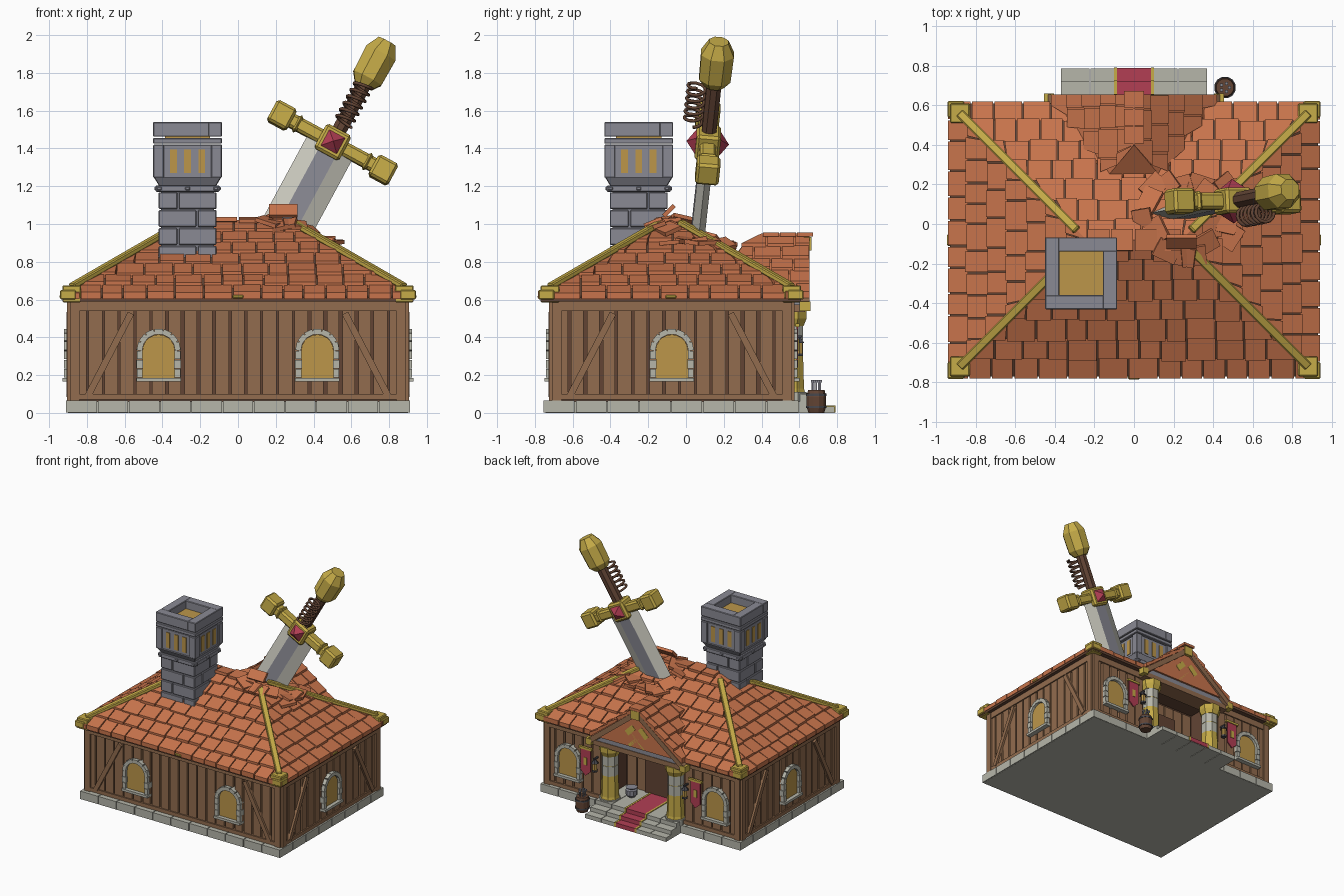
import bpy, bmesh, random
from math import pi, sin, cos, radians
from mathutils import Matrix, Vector

random.seed(4)
cube = bpy.data.objects.get("Cube")
if cube:
    bpy.data.objects.remove(cube)

T, R = Matrix.Translation, Matrix.Rotation


def material(name, *srgb):
    lin = [(c / 255 / 12.92 if c < 10 else ((c / 255 + .055) / 1.055) ** 2.4) for c in srgb] + [1]
    m = bpy.data.materials.new(name)
    m.use_nodes = True
    m.diffuse_color = lin
    m.node_tree.nodes["Principled BSDF"].inputs["Base Color"].default_value = lin
    return m


TILE = material("terracotta", 200, 116, 76)
WOOD = material("plank brown", 146, 108, 78)
DARK = material("dark wood", 98, 68, 52)
GOLD = material("gold", 198, 172, 72)
PANE = material("amber", 188, 150, 74)
STONE = material("pale stone", 182, 182, 170)
SLATE = material("slate grey", 138, 138, 148)
RED = material("crimson", 178, 62, 84)
IRON = material("dark iron", 72, 72, 78)
STEEL = material("pale steel", 200, 199, 188)


def finish(name, bm, *mats, rule=None, bevel=0, matrix=None):
    bmesh.ops.recalc_face_normals(bm, faces=bm.faces[:])
    for f in bm.faces:
        f.material_index = rule(f) if rule else 0
    me = bpy.data.meshes.new(name)
    bm.to_mesh(me)
    bm.free()
    for m in mats:
        me.materials.append(m)
    ob = bpy.data.objects.new(name, me)
    bpy.context.collection.objects.link(ob)
    if matrix:
        ob.matrix_world = matrix
    if bevel:
        mod = ob.modifiers.new("bevel", 'BEVEL')
        mod.width, mod.segments = bevel, 1
    return ob


def block(bm, c, s, M=Matrix(), rot=Matrix()):
    bmesh.ops.create_cube(bm, size=1, matrix=M @ T(c) @ rot @ Matrix.Diagonal((*s, 1)))


def span(bm, x0, x1, y0, y1, z0, z1, M=Matrix()):
    block(bm, ((x0 + x1) / 2, (y0 + y1) / 2, (z0 + z1) / 2), (x1 - x0, y1 - y0, z1 - z0), M)


def prism(bm, low, high):
    """Closed solid between two matching loops of points."""
    a, b = [bm.verts.new(p) for p in low], [bm.verts.new(p) for p in high]
    n = len(a)
    bm.faces.new(a)
    bm.faces.new(b)
    for i in range(n):
        bm.faces.new((a[i], a[(i + 1) % n], b[(i + 1) % n], b[i]))


def lathe(bm, profile, sides, M=Matrix()):
    for (z0, r0), (z1, r1) in zip(profile, profile[1:]):
        bmesh.ops.create_cone(bm, segments=sides, radius1=r0, radius2=r1, depth=z1 - z0, cap_ends=True,
                              matrix=M @ T((0, 0, (z0 + z1) / 2)) @ R(pi / sides, 4, 'Z'))


def beam(bm, p, q, w, h):
    p, q = Vector(p), Vector(q)
    rot = (q - p).to_track_quat('X', 'Z').to_matrix().to_4x4()
    block(bm, (p + q) / 2, ((q - p).length, w, h), rot=rot)


# Foundation with edging stones
base = bmesh.new()
span(base, -.9, .9, -.745, .59, 0, .06)
for a, d, half in ((0, .675, .91), (90, .91, .675), (180, .675, .91), (270, .91, .675)):
    M = T((0, -.08, 0)) @ R(radians(a), 4, 'Z')
    n = round(half * 2 / .16)
    for i in range(n):
        w = half * 2 / n
        block(base, (-half + w * (i + .5), -d + .04, .0335), (w - .006, .08, .065), M)
finish("foundation", base, STONE)

# House core with a recessed entrance
core = bmesh.new()
span(core, -.87, .87, -.69, .3, .06, .6)
for s in (-1, 1):
    block(core, (s * .6, .4, .33), (.54, .28, .54))
finish("house_core", core, DARK)

# Walls: planks, beams, braces and arched windows
planks, panes, frames = bmesh.new(), bmesh.new(), bmesh.new()


def window(M):
    arc = [(.085 * cos(pi * i / 10), .33 + .085 * sin(pi * i / 10)) for i in range(11)]
    out = [(.085, .17)] + arc + [(-.085, .17)]
    prism(panes, [M @ Vector((x, .01, z)) for x, z in out], [M @ Vector((x, -.02, z)) for x, z in out])
    for i in range(7):
        t = pi * (i + .5) / 7
        block(frames, (.1 * cos(t), -.015, .33 + .1 * sin(t)), (.03, .05, .045), M, R(-t, 4, 'Y'))
    for s in (-1, 1):
        for k in range(3):
            block(frames, (s * .1, -.015, .21 + k * .048), (.03 + .006 * (k % 2), .05, .044), M)
    block(frames, (0, -.02, .175), (.235, .06, .02), M)


for a, d, half, spots in ((0, .625, .88, (-.42, .42)), (90, .88, .625, (0,)),
                          (180, .625, .88, (-.67, .67)), (270, .88, .625, (0,))):
    M = T((0, -.075, 0)) @ R(radians(a), 4, 'Z') @ T((0, -d, 0))
    n = round(half * 2 / .083)
    w = half * 2 / n
    for i in range(n):
        u = -half + w * (i + .5)
        if a != 180 or abs(u) > .34:
            block(planks, (u, 0, .32), (w - random.uniform(.008, .02), .024, .5), M)
    for s in (-1, 1):
        block(planks, (s * (half - .015), 0, .33), (.05, .05, .53), M)
        if a != 180:
            block(planks, (s * (half - .2), -.014, .31), (.035, .03, .49), M, R(-s * .48, 4, 'Y'))
        for z, h in ((.085, .03), (.565, .05)):
            span(planks, *sorted((s * (.34 if a == 180 else 0), s * half)), -.022, .01, z - h / 2, z + h / 2, M)
    for u in spots:
        window(M @ T((u, 0, 0)))
for i in range(7):
    block(planks, (-.27 + .09 * i, .305, .32), (.08, .02, .5))
finish("wall_planks", planks, WOOD)
finish("window_panes", panes, PANE)
finish("window_stones", frames, STONE)

# Hipped roof under-layer
roof = bmesh.new()
rect = lambda x, y, z: [(-x, -.08 - y, z), (x, -.08 - y, z), (x, -.08 + y, z), (-x, -.08 + y, z)]
prism(roof, rect(.93, .69, .59), rect(.93, .69, .61))
prism(roof, rect(.93, .69, .61), rect(.245, .005, 1.005))
finish("roof_boards", roof, DARK)


def roof_z(x, y):
    return .61 + .57 * min(.94 - abs(x), .7 - abs(y + .08))


def tile_rows(bm, place, rows, step, lo, hi):
    for k in range(rows):
        v = k * step
        u, end = lo(v) - random.uniform(0, .08), hi(v)
        while u < end:
            w = random.uniform(.1, .155)
            v0, v1 = max(0, v - random.uniform(0, .014)), v + step
            uv = []
            for uu, vv in ((u + .004, v0), (u + w - .004, v0), (u + w - .004, v1), (u + .004, v1)):
                uv.append((min(max(uu, lo(vv)), hi(vv)), vv))
            lift = random.uniform(.024, .034)
            if uv[1][0] - uv[0][0] > .012:
                prism(bm, [place(*p, -.008) for p in uv],
                      [place(*p, h) for p, h in zip(uv, (lift, lift, .012, .012))])
            u += w


# Main roof tiles on four slopes
tiles = bmesh.new()
for a, d, half in ((0, .7, .94), (90, .94, .7), (180, .7, .94), (270, .94, .7)):
    M = T((0, -.08, 0)) @ R(radians(a), 4, 'Z')
    tile_rows(tiles, lambda u, v, h: M @ Vector((u, v - d, .61 + .57 * v + h)), 7, .1,
              lambda v: min(0, v - half), lambda v: max(0, half - v))
for i in range(4):
    block(tiles, (-.18 + i * .12, -.08, 1.02), (.112, .11, .022), rot=R(random.uniform(-.1, .1), 4, 'X'))
finish("roof_tiles", tiles, TILE)

# Loose tiles around the blade
loose = bmesh.new()
for i in range(17):
    t, r = i * 2.4, random.uniform(.15, .27)
    x, y = .28 + r * cos(t), .05 + r * sin(t) * .85
    tilt = R(t, 4, 'Z') @ R(random.uniform(.0, .6), 4, 'Y') @ R(random.uniform(-.3, .3), 4, 'X')
    block(loose, (x, y, roof_z(x, y) + .035), (.1, .125, .022), rot=tilt)
block(loose, (.24, -.09, 1.07), (.15, .08, .022), rot=R(.8, 4, 'X'))
finish("loose_tiles", loose, TILE)

# Gold hip beams, corner blocks and eave clips
trim = bmesh.new()
for sx in (-1, 1):
    for sy in (-1, 1):
        y = lambda d: -.08 + sy * d
        beam(trim, (sx * .88, y(.64), .67), (sx * .29, y(.05), 1.01), .045, .03)
        block(trim, (sx * .88, y(.64), .63), (.1, .1, .09))
        block(trim, (sx * .9, y(.66), .625), (.085, .085, .05))
    block(trim, (sx * .935, -.08, .615), (.02, .06, .02))
block(trim, (0, -.775, .615), (.06, .02, .02))
finish("gold_roof_trim", trim, GOLD, bevel=.006)

# Porch roof: solid, tiles, gable face and trim
solid = bmesh.new()
for x, y, z in ((.41, .64, .615), (0, .64, .93), (0, .4, .93), (.143, .23, .82), (.41, .55, .615)):
    for s in {-x, x}:
        solid.verts.new((s, y, z))
bmesh.ops.convex_hull(solid, input=solid.verts[:])
finish("porch_roof", solid, TILE)
ptiles = bmesh.new()
for s in (-1, 1):
    tile_rows(ptiles, lambda u, v, h: Vector((s * (.42 - v), u, .615 + .77 * v + h)), 5, .084,
              lambda v: max(.6 - 1.35 * v, .4 - 1.2 * (.42 - v)), lambda v: .655)
for i in range(3):
    block(ptiles, (0, .45 + i * .09, .945), (.1, .084, .02))
finish("porch_tiles", ptiles, TILE)
gable = bmesh.new()
tri = ((-.4, .56), (.4, .56), (0, .88))
prism(gable, [(x, .5, z) for x, z in tri], [(x, .625, z) for x, z in tri])
finish("gable_face", gable, SLATE)
rake, gtrim = bmesh.new(), bmesh.new()
for s in (-1, 1):
    beam(rake, (s * .44, .63, .56), (0, .63, .905), .05, .04)
    block(gtrim, (s * .43, .63, .565), (.05, .06, .05))
    M = T((0, .63, .69)) @ R(s * pi / 4, 4, 'Y')
    block(gtrim, (0, 0, 0), (.025, .02, .2), M)
    block(gtrim, (0, 0, .085), (.09, .025, .045), M)
span(rake, -.42, .42, .49, .63, .535, .575)
block(gtrim, (0, .645, .895), (.075, .04, .07))
finish("porch_beams", rake, WOOD)
finish("gold_gable_trim", gtrim, GOLD)

# Porch columns
shafts, caps = bmesh.new(), bmesh.new()
for s in (-1, 1):
    M = T((s * .3, .56, 0))
    for k in range(4):
        lathe(shafts, ((.13 + k * .085, .065), (.21 + k * .085, .065)), 8, M)
    lathe(shafts, ((.06, .085), (.11, .085)), 8, M)
    lathe(caps, ((.11, .075), (.13, .07), (.46, .06), (.461, .068), (.5, .085), (.54, .085)), 8, M)
finish("column_shafts", shafts, STONE)
finish("column_gold", caps, GOLD)

# Steps, carpet and porch floor
steps, carpet, edges = bmesh.new(), bmesh.new(), bmesh.new()
for y0, y1, z in ((.3, .65, .1), (.65, .72, .066), (.72, .785, .033)):
    for i in range(5):
        x = -.37 + .148 * i
        span(steps, x + .002, x + .146, y0, y1, 0, z)
    span(carpet, -.085, .085, y0, y1 + .004, z - .03, z + .004)
    for s in (-1, 1):
        block(edges, (s * .093, (y0 + y1) / 2 + .003, z - .012), (.016, y1 - y0 + .006, .036))
finish("steps", steps, STONE)
finish("carpet", carpet, RED)
finish("carpet_edging", edges, GOLD)

# Door
door = bmesh.new()
span(door, -.14, .14, .31, .33, .1, .47)
finish("door", door, DARK)

# Banners and lanterns beside the entrance
cloth, rods, lamps, glow = bmesh.new(), bmesh.new(), bmesh.new(), bmesh.new()
for s in (-1, 1):
    out = ((-.045, .46), (.045, .46), (.045, .28), (0, .24), (-.045, .28))
    prism(cloth, [(s * .5 + x, .585, z) for x, z in out], [(s * .5 + x, .594, z) for x, z in out])
    block(rods, (s * .5, .59, .465), (.12, .02, .018))
    block(rods, (s * .5, .595, .36), (.03, .006, .06))
    M = T((s * .41, .6, 0))
    lathe(lamps, ((.3, .022), (.315, .022)), 6, M)
    lathe(lamps, ((.37, .03), (.4, .008)), 6, M)
    block(lamps, (0, -.02, .405), (.012, .07, .012), M)
    lathe(glow, ((.315, .018), (.37, .018)), 6, M)
finish("banners", cloth, RED)
finish("banner_gold", rods, GOLD)
finish("lantern_frames", lamps, IRON)
finish("lantern_glass", glow, PANE)

# Barrel with bundled sticks, and a pot
barrel, hoops, sticks, pot = (bmesh.new() for _ in range(4))
M = T((.46, .69, 0))
lathe(barrel, ((0, .043), (.035, .054), (.085, .054), (.122, .045)), 12, M)
for z in (.025, .09):
    lathe(hoops, ((z, .056), (z + .012, .056)), 12, M)
for i in range(5):
    t = i * 2 * pi / 5
    block(sticks, (.022 * cos(t), .022 * sin(t), .14), (.008, .008, .06), M)
    block(sticks, (.022 * cos(t), .022 * sin(t), .168), (.016, .016, .014), M)
lathe(pot, ((.1, .025), (.12, .045), (.16, .045), (.17, .035), (.18, .045)), 10, T((.18, .45, 0)))
finish("barrel", barrel, DARK)
finish("barrel_hoops", hoops, IRON)
finish("barrel_sticks", sticks, SLATE)
finish("pot", pot, SLATE)

# Chimney
stack, slots = bmesh.new(), bmesh.new()
C = T((-.267, -.25, 0))
span(stack, -.14, .14, -.14, .14, .7, 1.18, C)
for k in range(5):
    o = .05 if k % 2 else -.05
    for x0, x1 in ((-.153, o - .004), (o + .004, .153)):
        for y0, y1 in ((-.153, -o - .004), (-o + .004, .153)):
            span(stack, x0, x1, y0, y1, .7 + k * .095, .788 + k * .095, C)
for z0, z1, h in ((1.17, 1.205, .168), (1.245, 1.42, .17), (1.425, 1.455, .182)):
    span(stack, -h, h, -h, h, z0, z1, C)
sq = lambda h, z: [C @ Vector((x * h, y * h, z)) for x, y in ((-1, -1), (1, -1), (1, 1), (-1, 1))]
prism(stack, sq(.15, 1.2), sq(.18, 1.25))
for i in range(4):
    M = C @ R(i * pi / 2, 4, 'Z')
    span(stack, -.182, .115, -.182, -.11, 1.462, 1.54, M)
    span(stack, -.182, -.125, -.182, -.125, 1.245, 1.42, M)
    for x in (-.075, 0, .075):
        span(slots, x - .018, x + .018, -.175, -.16, 1.27, 1.395, M)
        block(stack, (x * 2, -.17, 1.188), (.025, .012, .02), M)
span(slots, -.12, .12, -.12, .12, 1.44, 1.475, C)
finish("chimney", stack, SLATE, bevel=.004)
finish("chimney_amber", slots, PANE)

# Giant sword, local z along the grip and x along the guard
Z = Vector((.54, .11, 1)).normalized()
X = (Vector((1, 0, -.54)) - Z * Vector((1, 0, -.54)).dot(Z)).normalized()
Y = Z.cross(X)
S = T((.5, .115, 1.43)) @ Matrix((X, Y, Z)).transposed().to_4x4()
blade = bmesh.new()
sec = ((-.135, 0), (-.05, -.036), (.05, -.036), (.135, 0), (.05, .036), (-.05, .036))
prism(blade, [(x, y, -.65) for x, y in sec], [(x, y, 0) for x, y in sec])
finish("sword_blade", blade, STEEL, SLATE, rule=lambda f: int(abs(f.normal.y) > .99), matrix=S)
guard, gem, grip = bmesh.new(), bmesh.new(), bmesh.new()
block(guard, (0, 0, 0), (.56, .085, .075))
block(guard, (0, 0, 0), (.15, .13, .15))
for s in (-1, 1):
    block(guard, (s * .305, 0, 0), (.12, .125, .125))
    block(guard, (s * .21, 0, 0), (.03, .1, .095))
    bmesh.ops.create_cone(gem, segments=4, radius1=.07, radius2=0, depth=.05, cap_ends=True,
                          matrix=T((0, s * .088, 0)) @ R(-s * pi / 2, 4, 'X') @ R(pi / 4, 4, 'Z'))
finish("sword_guard", guard, GOLD, bevel=.014, matrix=S)
finish("sword_gem", gem, RED, matrix=S)
lathe(grip, ((.06, .042), (.37, .042)), 8)
finish("sword_grip", grip, DARK, matrix=S)
pommel = bmesh.new()
lathe(pommel, ((.345, .055), (.39, .09), (.54, .094), (.612, .055)), 8)
finish("sword_pommel", pommel, GOLD, matrix=S)

# Coil beside the grip
cu = bpy.data.curves.new("grip_coil", 'CURVE')
cu.dimensions, cu.bevel_depth, cu.bevel_resolution = '3D', .009, 1
sp = cu.splines.new('POLY')
sp.points.add(72)
for i, p in enumerate(sp.points):
    t = i * pi / 6
    p.co = (.048 * cos(t), -.09 + .048 * sin(t), .11 + i * .235 / 72, 1)
cu.materials.append(DARK)
coil = bpy.data.objects.new("grip_coil", cu)
bpy.context.collection.objects.link(coil)
coil.matrix_world = S
